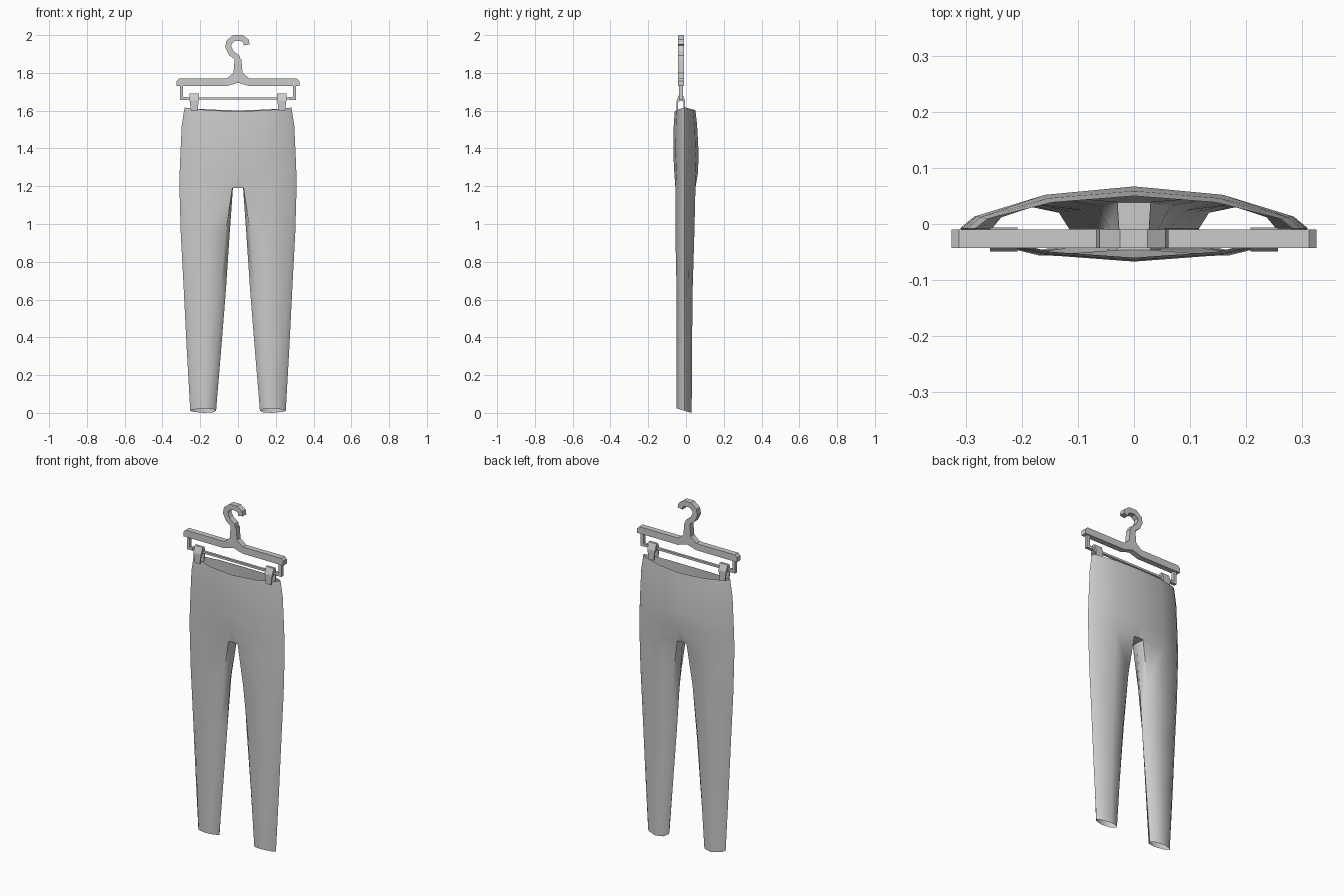
import bpy, bmesh, math
from mathutils import Vector

if "Cube" in bpy.data.objects:
    bpy.data.objects.remove(bpy.data.objects["Cube"])

YF, YB = -0.043, -0.010   # hanger depth


def make_object(name, bm, smooth=None):
    bmesh.ops.recalc_face_normals(bm, faces=bm.faces)
    me = bpy.data.meshes.new(name)
    bm.to_mesh(me)
    bm.free()
    ob = bpy.data.objects.new(name, me)
    bpy.context.collection.objects.link(ob)
    if smooth:
        bpy.context.view_layer.objects.active = ob
        ob.select_set(True)
        bpy.ops.object.shade_smooth_by_angle(angle=math.radians(smooth))
        ob.select_set(False)
    return ob


def prism(name, outline, direction):
    """Extrude a closed 3D outline along a direction."""
    bm = bmesh.new()
    face = bm.faces.new([bm.verts.new(p) for p in outline])
    ext = bmesh.ops.extrude_face_region(bm, geom=[face])
    top = [v for v in ext["geom"] if isinstance(v, bmesh.types.BMVert)]
    bmesh.ops.translate(bm, verts=top, vec=direction)
    return make_object(name, bm)


def plate(name, pts, y0=YF, y1=YB):
    return prism(name, [(x, y0, z) for x, z in pts], (0, y1 - y0, 0))


def ribbon(path, width):
    """Outline of a band following a 2D path."""
    p = [Vector(q) for q in path]
    left, right = [], []
    for i, q in enumerate(p):
        d = (p[min(i + 1, len(p) - 1)] - p[max(i - 1, 0)]).normalized()
        n = Vector((-d.y, d.x)) * width / 2
        left.append(q + n)
        right.append(q - n)
    return left + right[::-1]


# Trousers: half torso rows (z, half width, front y, back y), split into a leg
Y0 = -0.008
TORSO = [(1.605, .283, -.060, .050), (1.52, .298, -.065, .059),
         (1.37, .305, -.067, .067), (1.27, .309, -.062, .063)]
# Leg rows (z, inner x, outer x, front y, back y, roundness)
LEG = [(1.19, .027, .310, -.060, .055, 0), (.95, .044, .303, -.058, .046, .6),
       (.65, .064, .287, -.050, .035, 1), (.35, .088, .272, -.050, .032, 1),
       (.012, .116, .253, -.050, .030, 1)]

bm = bmesh.new()
rows = []
for i, (z, xo, yf, yb) in enumerate(TORSO):
    shape = [(0, 1, yf), (.52, .8, yf), (.92, .3, yf), (1, 0, yf),
             (.92, .3, yb), (.52, .8, yb), (0, 1, yb)]
    lift = [-.009, -.003, .008, .012, .008, .001, -.004] if i == 0 else [0] * 7
    rows.append([bm.verts.new((u * xo, Y0 + v * (y - Y0), z + dz))
                 for (u, v, y), dz in zip(shape, lift)])
legs = []
for i, (z, xi, xo, yf, yb, t) in enumerate(LEG):
    ui, us, vs, vm = .01 + .12 * t, .92 - .04 * t, .3 + .22 * t, .92 + .08 * t
    shape = [(ui, .74, yf), (.48, vm, yf), (us, vs, yf), (1, 0, yf),
             (us, vs, yb), (.48, vm, yb), (ui, .74, yb), (0, 0, yb)]
    ring = []
    for u, v, y in shape:
        yy = Y0 + v * (y - Y0)
        zz = z - .3 * (yy + .01) if i == len(LEG) - 1 else z
        ring.append(bm.verts.new((xi + u * (xo - xi), yy, zz)))
    legs.append(ring)
for a, b in zip(rows, rows[1:]):
    for j in range(6):
        bm.faces.new((a[j], a[j + 1], b[j + 1], b[j]))
for a, b in zip(legs, legs[1:]):
    for j in range(8):
        k = (j + 1) % 8
        bm.faces.new((a[j], a[k], b[k], b[j]))
# crotch join
last, top = rows[-1], legs[0]
cf = bm.verts.new((0, top[0].co.y, 1.192))
cb = bm.verts.new((0, top[6].co.y, 1.192))
for j in range(1, 5):
    bm.faces.new((last[j], last[j + 1], top[j + 1], top[j]))
for c, m, tm, ti, cc in ((last[0], last[1], top[1], top[0], cf),
                         (last[6], last[5], top[5], top[6], cb)):
    bm.faces.new((c, m, tm, ti))
    bm.faces.new((c, ti, cc))
bm.faces.new((cf, top[0], top[7], top[6], cb))
# mirror to the other side
bmesh.ops.mirror(bm, geom=bm.verts[:] + bm.edges[:] + bm.faces[:],
                 merge_dist=1e-4, axis='X')
bmesh.ops.remove_doubles(bm, verts=bm.verts, dist=1e-4)
make_object("trousers", bm, 50)

# Hanger bar with flared neck
half = [(.325, 1.73), (.325, 1.757), (.312, 1.77), (.06, 1.77),
        (.024, 1.80), (.018, 1.87)]
under = [(.06, 1.73), (0, 1.748), (-.06, 1.73)]
plate("hanger_bar", half + [(-x, z) for x, z in reversed(half)] + under[::-1])

# Hook
hook = [(.046, 1.948), (.043, 1.968), (.02, 1.985), (-.02, 1.985), (-.048, 1.962),
        (-.052, 1.938), (-.036, 1.905), (-.005, 1.882), (.002, 1.85)]
plate("hanger_hook", ribbon(hook, .032))

# Lower rail
plate("clip_rail", [(-.29, 1.658), (.29, 1.658), (.29, 1.67), (-.29, 1.67)],
      -.034, -.020)

# Brackets and clips on both sides
CLIP = [(-.034, 1.692), (-.020, 1.692), (-.006, 1.655), (-.006, 1.597),
        (-.012, 1.597), (-.013, 1.645), (-.027, 1.655), (-.041, 1.645),
        (-.043, 1.597), (-.049, 1.597), (-.049, 1.655)]
for side, s in (("left", -1), ("right", 1)):
    plate(side + "_bracket", [(s * .308, 1.735), (s * .290, 1.735), (s * .290, 1.672),
                              (s * .270, 1.672), (s * .270, 1.656), (s * .308, 1.656)],
          -.036, -.017)
    clip = prism(side + "_clip", [(s * .232 - .026, y, z) for y, z in CLIP], (.052, 0, 0))
    for v in clip.data.vertices:       # taper towards the jaws
        k = .65 + .35 * min(1, (v.co.z - 1.597) / .07)
        v.co.x = s * .232 + (v.co.x - s * .232) * k
